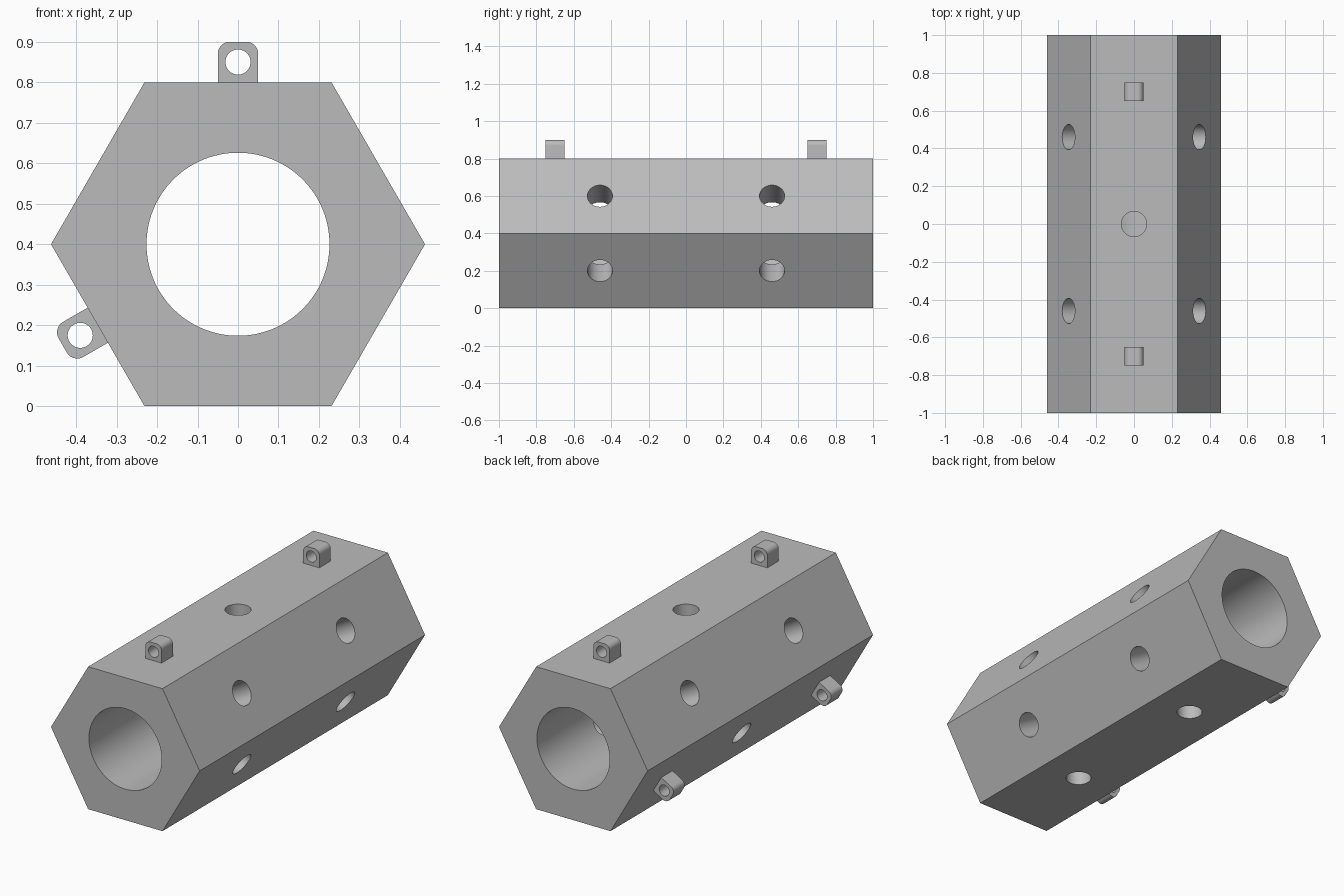
import bpy
import bmesh
from math import radians, sin, cos
from mathutils import Matrix, Vector

if "Cube" in bpy.data.objects:
    bpy.data.objects.remove(bpy.data.objects["Cube"], do_unlink=True)

APOTHEM, LENGTH = 0.4, 2.0
BORE_R, HOLE_R, LUG_HOLE_R = 0.226, 0.067, 0.031
CENTRE = Matrix.Translation((0, 0, APOTHEM))
ALONG_Y = Matrix.Rotation(radians(90), 4, "X")

grey = bpy.data.materials.new("plain grey")
grey.use_nodes = True
grey.diffuse_color = (0.5, 0.5, 0.5, 1)
grey.node_tree.nodes["Principled BSDF"].inputs["Base Color"].default_value = grey.diffuse_color


def turn(angle):
    """Swing from the top face to the face at this angle around the bore axis."""
    return CENTRE @ Matrix.Rotation(radians(angle), 4, "Y")


def cylinder(bm, radius, depth, matrix, sides=64):
    bmesh.ops.create_cone(bm, cap_ends=True, segments=sides, radius1=radius,
                          radius2=radius, depth=depth, matrix=matrix)


def make_object(name, bm):
    bmesh.ops.recalc_face_normals(bm, faces=bm.faces)
    mesh = bpy.data.meshes.new(name)
    bm.to_mesh(mesh)
    bm.free()
    mesh.materials.append(grey)
    obj = bpy.data.objects.new(name, mesh)
    bpy.context.collection.objects.link(obj)
    return obj


def activate(obj):
    bpy.ops.object.select_all(action="DESELECT")
    obj.select_set(True)
    bpy.context.view_layer.objects.active = obj


def cut(obj, cutter):
    cutter.hide_render = True
    mod = obj.modifiers.new("cut", "BOOLEAN")
    mod.operation, mod.solver, mod.object = "DIFFERENCE", "EXACT", cutter
    activate(obj)
    bpy.ops.object.modifier_apply(modifier=mod.name)
    bpy.data.objects.remove(cutter, do_unlink=True)


def smooth(obj):
    activate(obj)
    bpy.ops.object.shade_smooth_by_angle(angle=radians(25))


# Hexagonal body lying along y, with flats at the top and bottom
bm = bmesh.new()
outer_r = APOTHEM / cos(radians(30))
ring = [bm.verts.new((outer_r * cos(radians(60 * i)), -LENGTH / 2,
                      APOTHEM + outer_r * sin(radians(60 * i)))) for i in range(6)]
front = bm.faces.new(ring)
back = bmesh.ops.extrude_face_region(bm, geom=[front], use_keep_orig=True)
bmesh.ops.translate(bm, vec=(0, LENGTH, 0),
                    verts=[v for v in back["geom"] if isinstance(v, bmesh.types.BMVert)])
body = make_object("hex_body", bm)

# Central bore
bm = bmesh.new()
cylinder(bm, BORE_R, LENGTH + 0.2, CENTRE @ ALONG_Y, 128)
cut(body, make_object("bore_cutter", bm))

# Radial holes: one central hole on lugged faces, a pair on the others
LUG_FACES = (0, 240)
bm = bmesh.new()
for angle in range(0, 360, 60):
    for y in ((0,) if angle in LUG_FACES else (-0.46, 0.46)):
        cylinder(bm, HOLE_R, 0.32, turn(angle) @ Matrix.Translation((0, y, 0.34)))
cut(body, make_object("radial_hole_cutter", bm))
smooth(body)


# Lugs with rounded outer corners and a small eye
def make_lug(name, angle, y):
    half, fillet, thick = 0.05, 0.03, 0.1
    outline = [Vector((half, 0, 0))]
    for side, start in ((1, 0), (-1, 90)):
        for step in range(13):
            a = radians(start + 7.5 * step)
            outline.append(Vector((side * (half - fillet) + fillet * cos(a), 0,
                                   0.1 - fillet + fillet * sin(a))))
    outline.append(Vector((-half, 0, 0)))
    place = turn(angle) @ Matrix.Translation((0, y, APOTHEM))
    bm = bmesh.new()
    face = bm.faces.new([bm.verts.new(p - Vector((0, thick / 2, 0))) for p in outline])
    far = bmesh.ops.extrude_face_region(bm, geom=[face], use_keep_orig=True)
    bmesh.ops.translate(bm, vec=(0, thick, 0),
                        verts=[v for v in far["geom"] if isinstance(v, bmesh.types.BMVert)])
    bm.transform(place)
    lug = make_object(name, bm)
    bm = bmesh.new()
    cylinder(bm, LUG_HOLE_R, 0.2, place @ Matrix.Translation((0, 0, 0.05)) @ ALONG_Y, 48)
    cut(lug, make_object("eye_cutter", bm))
    smooth(lug)


for place_name, angle in zip(("top", "lower_right"), LUG_FACES):
    for end_name, y in (("front", -0.7), ("back", 0.7)):
        make_lug(f"{place_name}_{end_name}_lug", angle, y)
